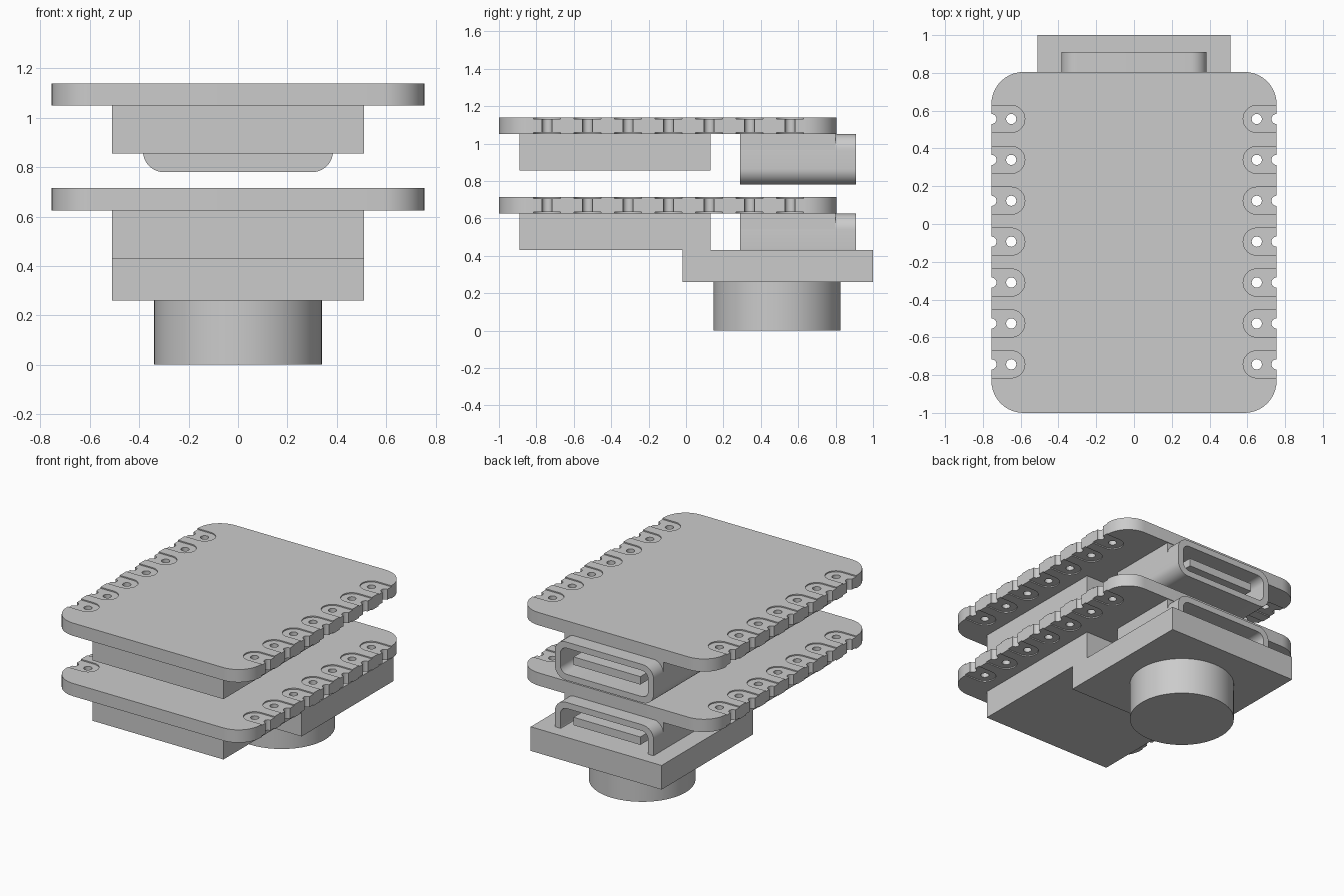
import bpy, bmesh, math
from mathutils import Matrix, Vector

if "Cube" in bpy.data.objects:
    bpy.data.objects.remove(bpy.data.objects["Cube"], do_unlink=True)

grey = bpy.data.materials.new("plain grey")
grey.use_nodes = True
grey.diffuse_color = (0.6, 0.6, 0.6, 1)
grey.node_tree.nodes["Principled BSDF"].inputs["Base Color"].default_value = (0.6, 0.6, 0.6, 1)


def add_box(bm, x, y, z):
    """Box from (min, max) pairs."""
    size = Vector((x[1] - x[0], y[1] - y[0], z[1] - z[0]))
    mid = Vector((sum(x), sum(y), sum(z))) / 2
    m = Matrix.Translation(mid) @ Matrix.Diagonal((*size, 1))
    return bmesh.ops.create_cube(bm, size=1, matrix=m)["verts"]


def add_cylinder(bm, x, y, z, r, sides=32):
    m = Matrix.Translation((x, y, sum(z) / 2))
    bmesh.ops.create_cone(bm, cap_ends=True, segments=sides, radius1=r, radius2=r,
                          depth=z[1] - z[0], matrix=m)


def round_edges(bm, axis, r):
    """Round every edge that runs along the given axis."""
    edges = [e for e in bm.edges
             if abs((e.verts[0].co - e.verts[1].co).normalized()[axis]) > 0.99]
    bmesh.ops.bevel(bm, geom=edges, offset=r, segments=10, profile=0.5, affect='EDGES')


def prism(bm, outline, z):
    """Extrude an xy outline between two heights."""
    f = bm.faces.new([bm.verts.new((px, py, z[0])) for px, py in outline])
    top = bmesh.ops.extrude_face_region(bm, geom=[f])["geom"]
    for v in top:
        if isinstance(v, bmesh.types.BMVert):
            v.co.z = z[1]


def finish(bm, name):
    bmesh.ops.recalc_face_normals(bm, faces=bm.faces)
    mesh = bpy.data.meshes.new(name)
    bm.to_mesh(mesh)
    bm.free()
    mesh.materials.append(grey)
    ob = bpy.data.objects.new(name, mesh)
    bpy.context.collection.objects.link(ob)
    return ob


def smooth(ob):
    bpy.ops.object.select_all(action='DESELECT')
    ob.select_set(True)
    bpy.context.view_layer.objects.active = ob
    bpy.ops.object.shade_smooth_by_angle(angle=math.radians(30))


def cut(ob, cutter):
    mod = ob.modifiers.new("cut", 'BOOLEAN')
    mod.operation, mod.solver, mod.object = 'DIFFERENCE', 'EXACT', cutter
    bpy.context.view_layer.objects.active = ob
    bpy.ops.object.modifier_apply(modifier=mod.name)
    bpy.data.objects.remove(cutter, do_unlink=True)


def box(name, x, y, z):
    bm = bmesh.new()
    add_box(bm, x, y, z)
    return finish(bm, name)


EDGE, HOLE_X, PAD_R, HOLE_R, POCKET = 0.755, 0.65, 0.072, 0.027, 0.008
ROWS = [0.556 - 0.2165 * i for i in range(7)]


def build_module(label, top):
    under = top - 0.09

    # Circuit board with rounded corners
    bm = bmesh.new()
    add_box(bm, (-EDGE, EDGE), (-1, 0.805), (under, top))
    round_edges(bm, 2, 0.17)
    board = finish(bm, label + "_board")

    # Shallow pad pockets on both faces, open to the board edge
    bm = bmesh.new()
    for side in (-1, 1):
        for y in ROWS:
            arc = [(side * (HOLE_X - PAD_R * math.sin(math.pi * i / 16)),
                    y + PAD_R * math.cos(math.pi * i / 16)) for i in range(17)]
            outline = [(side * 0.8, y + PAD_R)] + arc + [(side * 0.8, y - PAD_R)]
            prism(bm, outline, (top - POCKET, top + 0.05))
            prism(bm, outline, (under - 0.05, under + POCKET))
    cut(board, finish(bm, "pad_cutter"))

    # Pin holes and the half holes along the edges
    bm = bmesh.new()
    for side in (-1, 1):
        for y in ROWS:
            for x in (HOLE_X, EDGE):
                add_cylinder(bm, side * x, y, (under - 0.1, top + 0.1), HOLE_R, 24)
    cut(board, finish(bm, "hole_cutter"))
    smooth(board)

    # Shield can under the board
    box(label + "_shield_can", (-0.51, 0.51), (-0.89, 0.13), (under - 0.195, under))

    # Port shell: rounded sleeve, hollow from the back
    low = under - 0.27
    bm = bmesh.new()
    add_box(bm, (-0.385, 0.385), (0.29, 0.91), (low, under))
    round_edges(bm, 1, 0.085)
    shell = finish(bm, label + "_port_shell")
    bm = bmesh.new()
    add_box(bm, (-0.342, 0.342), (0.42, 1.1), (low + 0.043, under - 0.043))
    round_edges(bm, 1, 0.05)
    cut(shell, finish(bm, "port_cutter"))
    smooth(shell)

    # Square shoulders joining the shell to the board
    for side, word in ((-1, "right"), (1, "left")):
        xs = sorted((side * 0.30, side * 0.385))
        bm = bmesh.new()
        add_box(bm, xs, (0.29, 0.80), (under - 0.085, under))
        # keep the shoulder outside the hollow
        for v in bm.verts:
            if abs(v.co.x) < 0.35 and v.co.z < under - 0.04:
                v.co.x = side * 0.36
        finish(bm, label + "_port_shoulder_" + word)

    # Contact tongue in the port
    mid = low + 0.135
    box(label + "_port_tongue", (-0.26, 0.26), (0.40, 0.88), (mid - 0.028, mid + 0.028))


build_module("upper", 1.14)
build_module("lower", 0.715)

# Camera housing and lens barrel under the lower board
box("camera_housing", (-0.51, 0.51), (-0.02, 1.0), (0.26, 0.43))
bm = bmesh.new()
add_cylinder(bm, 0, 0.487, (0, 0.26), 0.34, 64)
smooth(finish(bm, "lens_barrel"))
